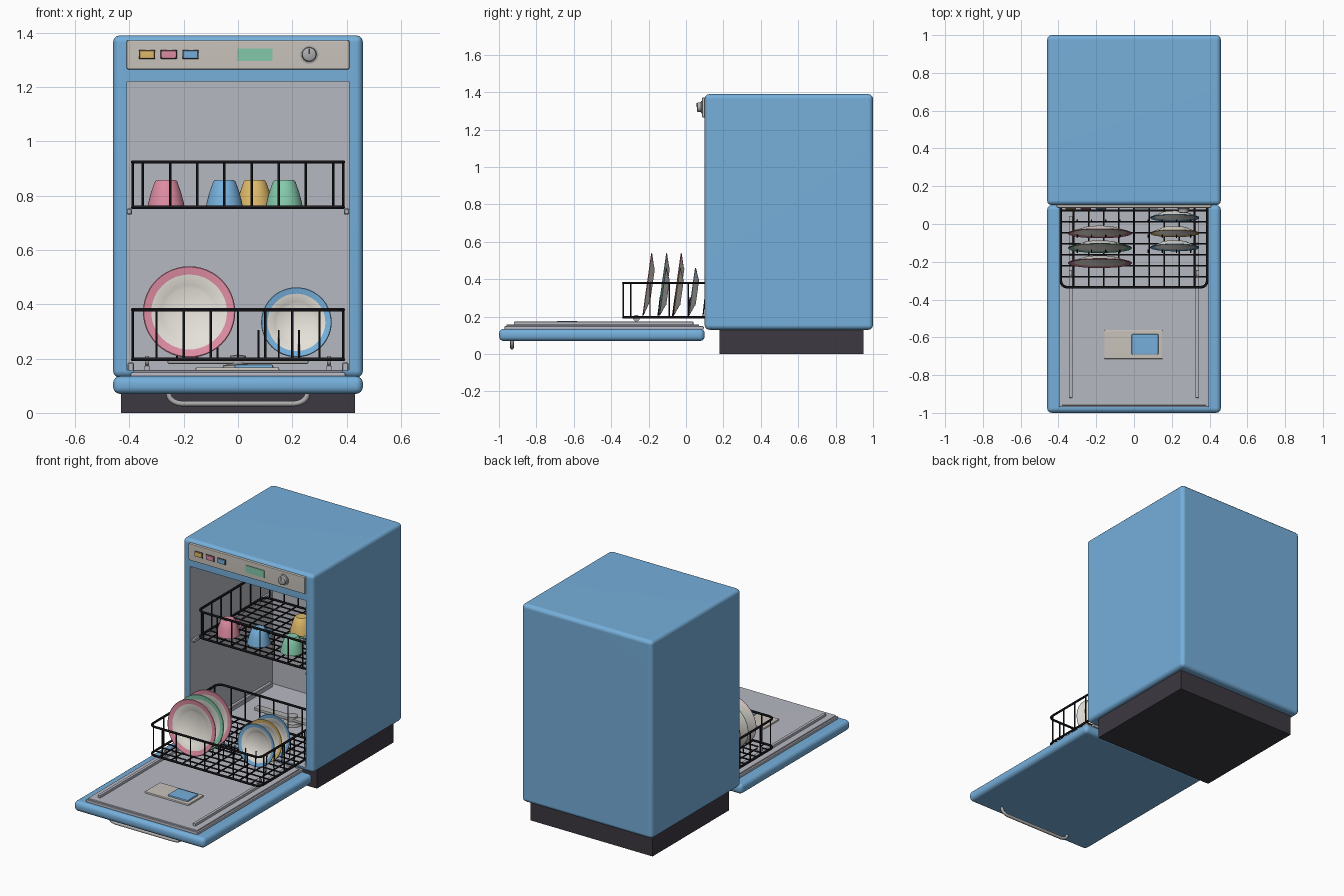
import bpy, bmesh, math
from mathutils import Matrix, Vector

if "Cube" in bpy.data.objects:
    bpy.data.objects.remove(bpy.data.objects["Cube"])


def material(name, *rgb):
    m = bpy.data.materials.new(name)
    m.use_nodes = True
    m.diffuse_color = (*rgb, 1)
    m.node_tree.nodes["Principled BSDF"].inputs["Base Color"].default_value = (*rgb, 1)
    return m


BLUE = material("sky blue enamel", .18, .43, .71)
DARK = material("charcoal plinth", .045, .04, .052)
STEEL = material("cool grey liner", .47, .48, .54)
WARM = material("warm grey panel", .58, .54, .49)
WIRE = material("black wire", .012, .012, .015)
PINK = material("pink glaze", .72, .26, .36)
GREEN = material("mint glaze", .23, .58, .40)
YELLOW = material("mustard glaze", .73, .48, .14)
CREAM = material("cream china", .78, .75, .69)
SILVER = material("silver metal", .42, .42, .42)


def finish(bm, name, mats):
    me = bpy.data.meshes.new(name)
    bmesh.ops.recalc_face_normals(bm, faces=bm.faces)
    bm.to_mesh(me)
    bm.free()
    ob = bpy.data.objects.new(name, me)
    bpy.context.collection.objects.link(ob)
    for m in mats:
        me.materials.append(m)
    bpy.ops.object.select_all(action='DESELECT')
    ob.select_set(True)
    bpy.context.view_layer.objects.active = ob
    bpy.ops.object.shade_smooth_by_angle(angle=math.radians(40))
    return ob


def box_bm(lo, hi, bevel=0, seg=3):
    bm = bmesh.new()
    lo, hi = Vector(lo), Vector(hi)
    bmesh.ops.create_cube(bm, size=1, matrix=Matrix.Translation((lo + hi) / 2)
                          @ Matrix.Diagonal((*(hi - lo), 1)))
    if bevel:
        bmesh.ops.bevel(bm, geom=bm.edges[:], offset=bevel, segments=seg,
                        profile=.5, affect='EDGES')
    return bm


def box(name, lo, hi, mat, bevel=0, seg=3):
    ob = finish(box_bm(lo, hi, bevel, seg), name, [mat])
    if bevel:
        ob.modifiers.new("even shading", 'WEIGHTED_NORMAL').keep_sharp = True
    return ob


def lathe(name, profile, mats, matrix, rule=lambda i: 0, n=32):
    """Spin (radius, height) points about z; rule picks the colour of each band."""
    bm = bmesh.new()
    rings = []
    for r, z in profile:
        count = n if r > 0 else 1
        rings.append([bm.verts.new((r * math.cos(math.tau * k / n),
                                    r * math.sin(math.tau * k / n), z)) for k in range(count)])
    for i, (a, b) in enumerate(zip(rings, rings[1:])):
        for k in range(n):
            quad = [a[k % len(a)], a[(k + 1) % len(a)], b[(k + 1) % len(b)], b[k % len(b)]]
            bm.faces.new(list(dict.fromkeys(quad))).material_index = rule(i)
    bm.transform(matrix)
    return finish(bm, name, mats)


def tubes(name, paths, radius, mat, res=1):
    """Round wires along paths; each path is (points, closed)."""
    cu = bpy.data.curves.new(name, 'CURVE')
    cu.dimensions = '3D'
    cu.bevel_depth, cu.bevel_resolution, cu.use_fill_caps = radius, res, True
    for pts, closed in paths:
        sp = cu.splines.new('POLY')
        sp.points.add(len(pts) - 1)
        for p, co in zip(sp.points, pts):
            p.co = (*co, 1)
        sp.use_cyclic_u = closed
    cu.materials.append(mat)
    ob = bpy.data.objects.new(name, cu)
    bpy.context.collection.objects.link(ob)
    bpy.ops.object.select_all(action='DESELECT')
    ob.select_set(True)
    bpy.context.view_layer.objects.active = ob
    bpy.ops.object.convert(target='MESH')
    bpy.ops.object.shade_smooth_by_angle(angle=math.radians(50))


def steps(a, b, n):
    return [a + (b - a) * i / (n - 1) for i in range(n)]


# Cabinet: rounded shell with the tub pushed in from the front face
bm = box_bm((-.46, .1, .13), (.46, 1, 1.39), .025)
front = min(bm.faces, key=lambda f: f.calc_center_median().y - f.calc_area())
front = max((f for f in bm.faces if f.normal.y < -.99), key=lambda f: f.calc_area())
bmesh.ops.inset_region(bm, faces=[front], thickness=.01)
for v in front.verts:
    v.co.x = math.copysign(.408, v.co.x)
    v.co.z = 1.22 if v.co.z > .7 else .158
tub = bmesh.ops.extrude_face_region(bm, geom=[front])
bmesh.ops.translate(bm, vec=(0, .83, 0), verts=[g for g in tub["geom"]
                                               if isinstance(g, bmesh.types.BMVert)])
if front.is_valid:
    bm.faces.remove(front)
for f in bm.faces:
    c = f.calc_center_median()
    if .11 < c.y < .94 and abs(c.x) < .42 and .15 < c.z < 1.23:
        f.material_index = 1
cabinet = finish(bm, "cabinet", [BLUE, STEEL])
cabinet.modifiers.new("even shading", 'WEIGHTED_NORMAL').keep_sharp = True
box("plinth", (-.43, .18, 0), (.43, .95, .135), DARK)

# Control strip
box("control_panel", (-.41, .086, 1.265), (.41, .11, 1.372), WARM, .006, 2)
for x, mat in ((-.335, YELLOW), (-.255, PINK), (-.175, BLUE)):
    box("button_bezel", (x - .03, .083, 1.303), (x + .03, .09, 1.337), DARK, .002, 1)
    box("button", (x - .027, .076, 1.306), (x + .027, .09, 1.334), mat, .004, 2)
box("display", (-.003, .082, 1.296), (.127, .09, 1.342), GREEN)
to_front = Matrix.Rotation(math.pi / 2, 4, 'X')
lathe("dial", [(0, 0), (.034, 0), (.034, .008), (.027, .01), (.025, .028), (.021, .031), (0, .031)],
      [SILVER], Matrix.Translation((.262, .09, 1.32)) @ to_front)
box("dial_mark", (.259, .057, 1.322), (.265, .062, 1.342), DARK)

# Door, lying open
box("door", (-.46, -1, .07), (.46, .1, .135), BLUE, .026, 4)
box("door_liner", (-.395, -.97, .13), (.395, .095, .15), STEEL, .006, 2)
box("door_liner_step", (-.385, -.96, .145), (.385, .07, .158), STEEL, .004, 2)
for s in (-1, 1):
    box("door_rail", (s * .335 - .01, -.92, .15), (s * .335 + .01, .04, .174), STEEL, .005, 2)
    box("tub_floor_rail", (s * .395 - .012, .12, .15), (s * .395 + .012, .9, .185), STEEL, .004, 1)
    box("upper_rail", (s * .4 - .01, .12, .73), (s * .4 + .01, .9, .752), STEEL, .004, 1)
box("dispenser_plate", (-.157, -.715, .15), (.152, -.56, .168), WARM, .006, 2)
box("dispenser_lid", (-.013, -.692, .16), (.13, -.582, .178), BLUE, .007, 2)
arc = [(-.255 + .05 * (1 - math.cos(t)), -.93, .07 - .036 * math.sin(t))
       for t in steps(0, math.pi / 2, 7)]
arc.insert(0, (-.255, -.93, .085))
tubes("door_handle", [(arc + [(-x, y, z) for x, y, z in reversed(arc)], False)], .01, SILVER, 2)

# Spray arm
lathe("spray_hub", [(0, .15), (.06, .15), (.055, .175), (.03, .18), (.03, .21), (0, .215)],
      [SILVER], Matrix.Translation((0, .55, 0)))
box("spray_arm", (-.26, .525, .18), (.26, .575, .2), SILVER, .007, 2)


def loop(w, y0, y1, z, r=.035):
    pts = []
    for k, (cx, cy) in enumerate(((w - r, y1 - r), (r - w, y1 - r), (r - w, y0 + r), (w - r, y0 + r))):
        for t in steps(k * math.pi / 2, (k + 1) * math.pi / 2, 5):
            pts.append((cx + r * math.cos(t), cy + r * math.sin(t), z))
    return pts, True


def rack(name, y0, y1, z0, z1, posts, w=.388):
    tubes(name + "_rims", [loop(w, y0, y1, z0), loop(w, y0, y1, z1)], .007, WIRE)
    wires = []
    for x in posts:
        wires += [([(x, y, z0), (x, y, z1)], False) for y in (y0, y1)]
    for y in steps(y0 + .04, y1 - .04, 7):
        wires += [([(s * w, y, z0), (s * w, y, z1)], False) for s in (-1, 1)]
    for y in steps(y0 + .055, y1 - .055, 11):
        wires.append(([(-w, y, z0), (w, y, z0)], False))
    for x in steps(-.32, .32, 9):
        wires.append(([(x, y0, z0), (x, y1, z0)], False))
    tubes(name + "_wires", wires, .0045, WIRE)


# Racks, lower one pulled out over the door
rack("upper_rack", .15, .82, .757, .924, steps(-.35, .35, 8))
rack("lower_rack", -.335, .36, .197, .38, steps(-.3, .3, 7))
tines = [([(x, y, .197), (x, y + .012, .305)], False)
         for y in (-.15, -.07, .01, .09) for x in steps(-.3, .3, 9)]
tubes("plate_tines", tines, .0035, WIRE)
for s in (-1, 1):
    for y in (-.265, .28):
        lathe("rack_wheel", [(0, -.008), (.018, -.008), (.018, .008), (0, .008)], [SILVER],
              Matrix.Translation((s * .335, y, .192)) @ Matrix.Rotation(math.pi / 2, 4, 'Y'), n=20)


# Plates, leaning back in the lower rack
def plate(x, y, z, r, mat):
    prof = [(0, -.016), (r * .52, -.016), (r * .6, -.01), (r * .98, .009), (r, .012), (r * .98, .015),
            (r * .82, .009), (r * .6, -.001), (r * .53, -.008), (0, -.008)]
    lean = Matrix.Rotation(math.radians(82), 4, 'X')
    lathe("plate", prof, [CREAM, mat], Matrix.Translation((x, y, z)) @ lean,
          lambda i: int(3 <= i <= 5), 48)


for y, mat in ((-.195, PINK), (-.115, GREEN), (-.037, PINK)):
    plate(-.18, y, .37, .17, mat)
for y, mat in ((-.112, BLUE), (-.037, YELLOW), (.045, BLUE)):
    plate(.215, y, .332, .13, mat)

# Cups, upside down in the upper rack
cup = [(0, .098), (.034, .098), (.041, .092), (.056, .05), (.065, .015), (.068, 0),
       (.062, 0), (.05, .05), (.035, .088), (0, .088)]
for x, y, mat in ((-.265, .28, PINK), (-.05, .28, BLUE), (.17, .3, GREEN), (.062, .55, YELLOW)):
    lathe("cup", cup, [mat], Matrix.Translation((x, y, .76)))
    a = math.radians(60)
    grip = [(.052 + .03 * math.sin(t), .048 + .028 * math.cos(t)) for t in steps(0, math.pi, 9)]
    tubes("cup_handle", [([(x + r * math.cos(a), y + r * math.sin(a), .76 + h) for r, h in grip],
                          False)], .007, mat)
